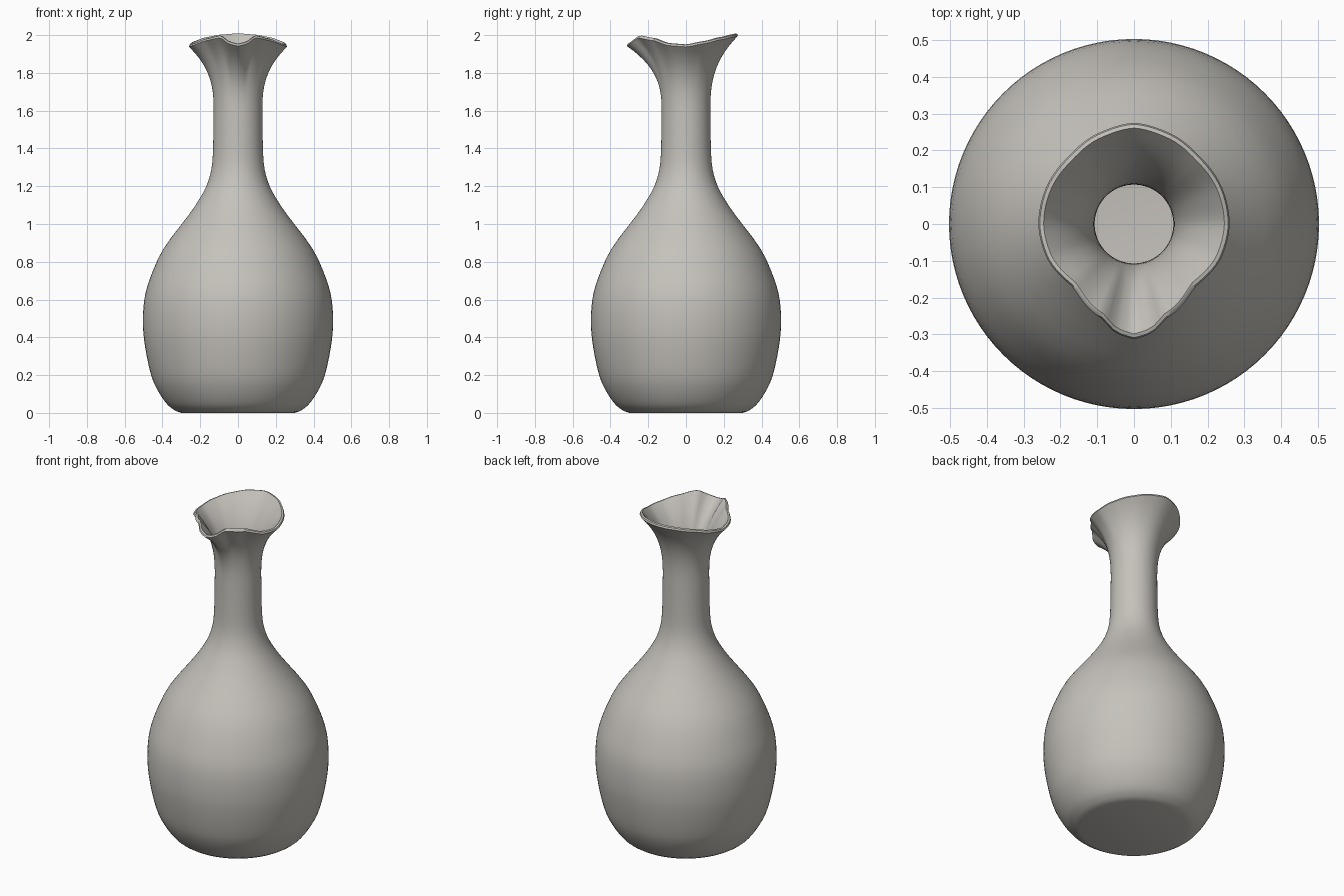
import bpy, bmesh, math

if "Cube" in bpy.data.objects:
    bpy.data.objects.remove(bpy.data.objects["Cube"])

SEG = 96
WALL = 0.022

# body profile: (height, radius); lip outline: (angle from front, radius, height)
BODY = [(0.008, 0.325), (0.04, 0.37), (0.11, 0.42), (0.2, 0.46), (0.35, 0.492),
        (0.47, 0.503), (0.6, 0.496), (0.72, 0.463), (0.87, 0.394), (1.04, 0.267),
        (1.12, 0.212), (1.2, 0.168), (1.29, 0.141), (1.4, 0.132), (1.6, 0.129)]
LIP = [(0, 0.313, 1.942), (8, 0.303, 1.952), (20, 0.270, 1.985), (45, 0.239, 1.97),
       (70, 0.255, 1.944), (90, 0.260, 1.938), (112, 0.259, 1.955),
       (135, 0.256, 1.975), (160, 0.266, 1.99), (180, 0.275, 1.996)]


def catmull(a, b, c, d, t):
    return 0.5 * (2*b + (c-a)*t + (2*a-5*b+4*c-d)*t*t + (3*b-a-3*c+d)*t**3)


def smooth_path(pts, steps):
    p = [pts[0]] + pts + [pts[-1]]
    out = []
    for i in range(1, len(p) - 2):
        for s in range(steps):
            out.append(tuple(catmull(*v, s / steps) for v in zip(*p[i-1:i+3])))
    return out + [pts[-1]]


def lip_at(deg):
    deg = min(deg, 360 - deg)
    i = max(k for k in range(len(LIP) - 1) if LIP[k][0] <= deg)
    t = (deg - LIP[i][0]) / (LIP[i+1][0] - LIP[i][0])
    t = t * t * (3 - 2 * t) * 0.5 + t * 0.5
    return [LIP[i][j] + (LIP[i+1][j] - LIP[i][j]) * t for j in (1, 2)]


bm = bmesh.new()
rings = []


def add_ring(fn):
    ring = []
    for i in range(SEG):
        a = math.tau * i / SEG
        r, z = fn(360 * i / SEG)
        ring.append(bm.verts.new((r * math.sin(a), -r * math.cos(a), z)))
    if rings:
        for i in range(SEG):
            j = (i + 1) % SEG
            bm.faces.new((rings[-1][i], rings[-1][j], ring[j], ring[i]))
    rings.append(ring)


def flare(t, inset):
    # blend the round neck into the pinched, wavy lip
    def fn(deg):
        rl, zl = lip_at(deg)
        return (0.129 + (rl - 0.129) * t ** 2.7 - inset * (1 - 0.35 * t),
                1.6 + (zl - 1.6) * t + inset * 0.6 * t ** 3)
    return fn


body = smooth_path(BODY, 3)

# outside: foot, belly, neck, flare
add_ring(lambda d: (0.30, 0.0))
for z, r in body:
    add_ring(lambda d: (r, z))
N = 14
for k in range(1, N + 1):
    add_ring(flare(k / N, 0))
# rounded rim
add_ring(lambda d: (lip_at(d)[0] - 0.004, lip_at(d)[1] + 0.010))
# inside: flare, neck, belly, floor
for k in range(N, 0, -1):
    add_ring(flare(k / N, WALL))
for z, r in reversed(body):
    if z > 0.035:
        add_ring(lambda d: (r - WALL, z))
add_ring(lambda d: (0.30, 0.025))

bm.faces.new(list(reversed(rings[0])))
bm.faces.new(rings[-1])
bmesh.ops.recalc_face_normals(bm, faces=bm.faces)

mesh = bpy.data.meshes.new("vase")
bm.to_mesh(mesh)
bm.free()
vase = bpy.data.objects.new("vase", mesh)
bpy.context.collection.objects.link(vase)

# glaze colour
clay = bpy.data.materials.new("pale grey clay")
clay.diffuse_color = (0.56, 0.54, 0.50, 1)
clay.use_nodes = True
clay.node_tree.nodes["Principled BSDF"].inputs["Base Color"].default_value = clay.diffuse_color
mesh.materials.append(clay)

bpy.context.view_layer.objects.active = vase
vase.select_set(True)
bpy.ops.object.shade_smooth_by_angle(angle=math.radians(50))
